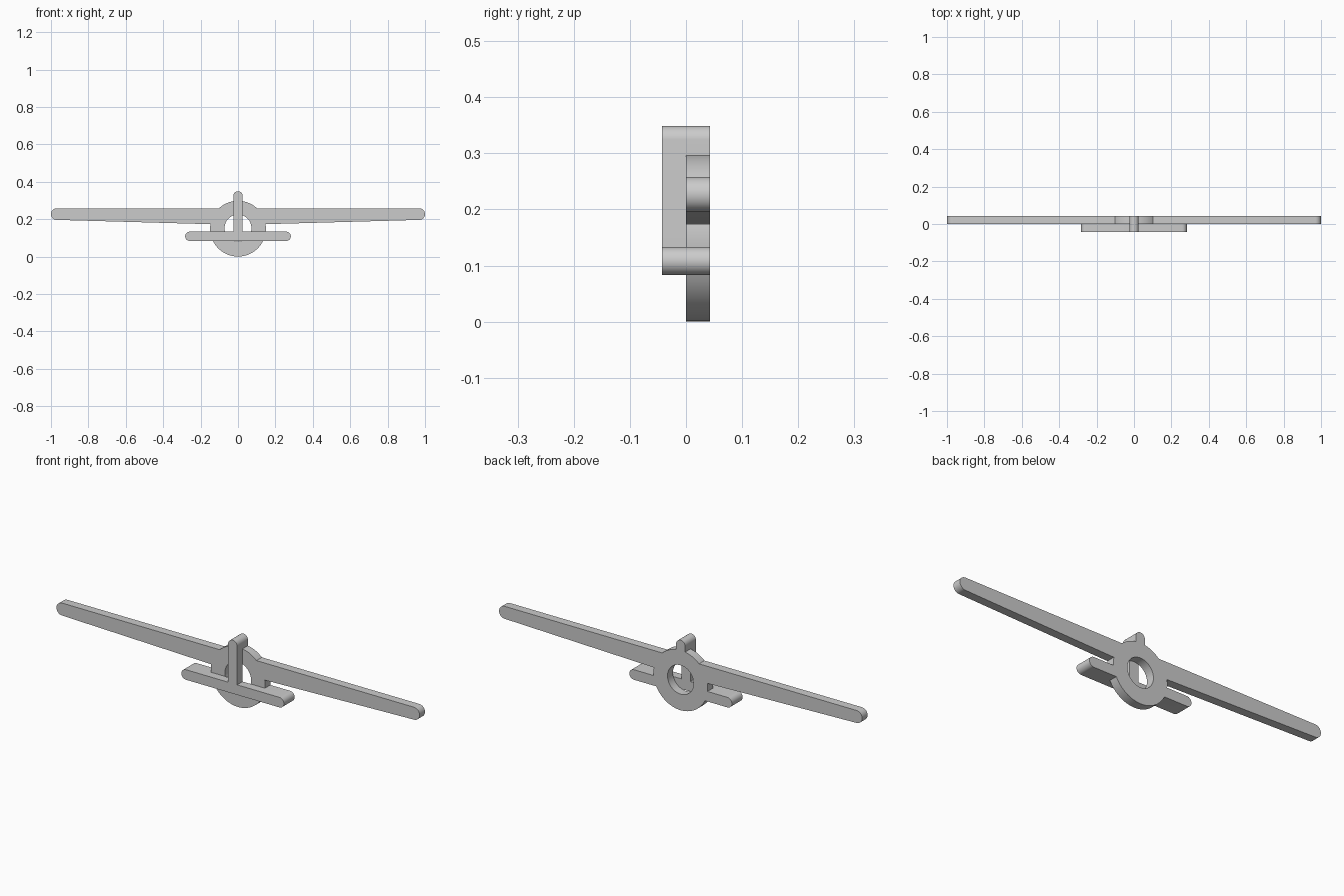
import bpy, bmesh
from math import sin, cos, asin, acos, radians, degrees, pi

cube = bpy.data.objects.get("Cube")
if cube:
    bpy.data.objects.remove(cube, do_unlink=True)

grey = bpy.data.materials.new("light grey")
grey.use_nodes = True
colour = (0.6, 0.6, 0.6, 1)
grey.diffuse_color = colour
grey.node_tree.nodes["Principled BSDF"].inputs["Base Color"].default_value = colour

DEPTH = 0.0425
R, CZ = 0.149, 0.149            # body disc
HOLE_R, HOLE_Z = 0.072, 0.152   # hole in the disc
TAIL_LOW, TAIL_HIGH, TAIL_R, TAIL_X = 0.083, 0.133, 0.025, 0.2575
FIN_R, FIN_TOP = 0.025, 0.349
WING_ROOT, WING_TOP, TIP_R = 0.173, 0.258, 0.031


def arc(cx, cz, r, start, end, n=16):
    steps = [radians(start + (end - start) * i / n) for i in range(n + 1)]
    return [(cx + r * cos(a), cz + r * sin(a)) for a in steps]


def angle_at(z):
    return degrees(asin((z - CZ) / R))


def mirrored(half):
    """Close a right-hand outline with its mirror image."""
    return half + [(-x, z) for x, z in reversed(half) if abs(x) > 1e-5]


def plate(name, loops, y0, y1):
    """Fill outlines (the second is a hole) and extrude them along y."""
    bm = bmesh.new()
    edges = []
    for loop in loops:
        vs = [bm.verts.new((x, y0, z)) for x, z in loop]
        edges += [bm.edges.new((a, b)) for a, b in zip(vs, vs[1:] + vs[:1])]
    bmesh.ops.triangle_fill(bm, edges=edges, use_beauty=True, normal=(0, -1, 0))
    out = bmesh.ops.extrude_face_region(bm, geom=bm.faces[:], use_keep_orig=True)
    moved = [g for g in out["geom"] if isinstance(g, bmesh.types.BMVert)]
    bmesh.ops.translate(bm, verts=moved, vec=(0, y1 - y0, 0))
    bmesh.ops.recalc_face_normals(bm, faces=bm.faces[:])
    bmesh.ops.dissolve_limit(bm, angle_limit=radians(0.5), verts=bm.verts[:], edges=bm.edges[:])
    mesh = bpy.data.meshes.new(name)
    bm.to_mesh(mesh)
    bm.free()
    mesh.materials.append(grey)
    obj = bpy.data.objects.new(name, mesh)
    bpy.context.collection.objects.link(obj)
    bpy.ops.object.select_all(action="DESELECT")
    obj.select_set(True)
    bpy.context.view_layer.objects.active = obj
    bpy.ops.object.shade_smooth_by_angle(angle=radians(30))
    return obj


# Shared rounded ends
tail_end = arc(TAIL_X, (TAIL_LOW + TAIL_HIGH) / 2, TAIL_R, -90, 90)
fin_end = arc(0, FIN_TOP - FIN_R, FIN_R, 0, 90)
wing_tip = arc(1 - TIP_R, WING_TOP - TIP_R, TIP_R, -90, 90)

# Rear layer: disc, wings, and the tail and fin where they pass the disc
body = (arc(0, CZ, R, -90, angle_at(TAIL_LOW))
        + tail_end
        + arc(0, CZ, R, angle_at(TAIL_HIGH), angle_at(WING_ROOT), 6)
        + wing_tip
        + arc(0, CZ, R, angle_at(WING_TOP), degrees(acos(FIN_R / R)), 10)
        + fin_end)
hole = arc(0, HOLE_Z, HOLE_R, 0, 360, 64)[:-1]
plate("body_and_wings", [mirrored(body), hole], 0, DEPTH)

# Front layer: tailplane and upright fin
tail = [(0, TAIL_LOW)] + tail_end + [(FIN_R, TAIL_HIGH)] + fin_end
plate("tailplane_and_fin", [mirrored(tail)], -DEPTH, 0)
